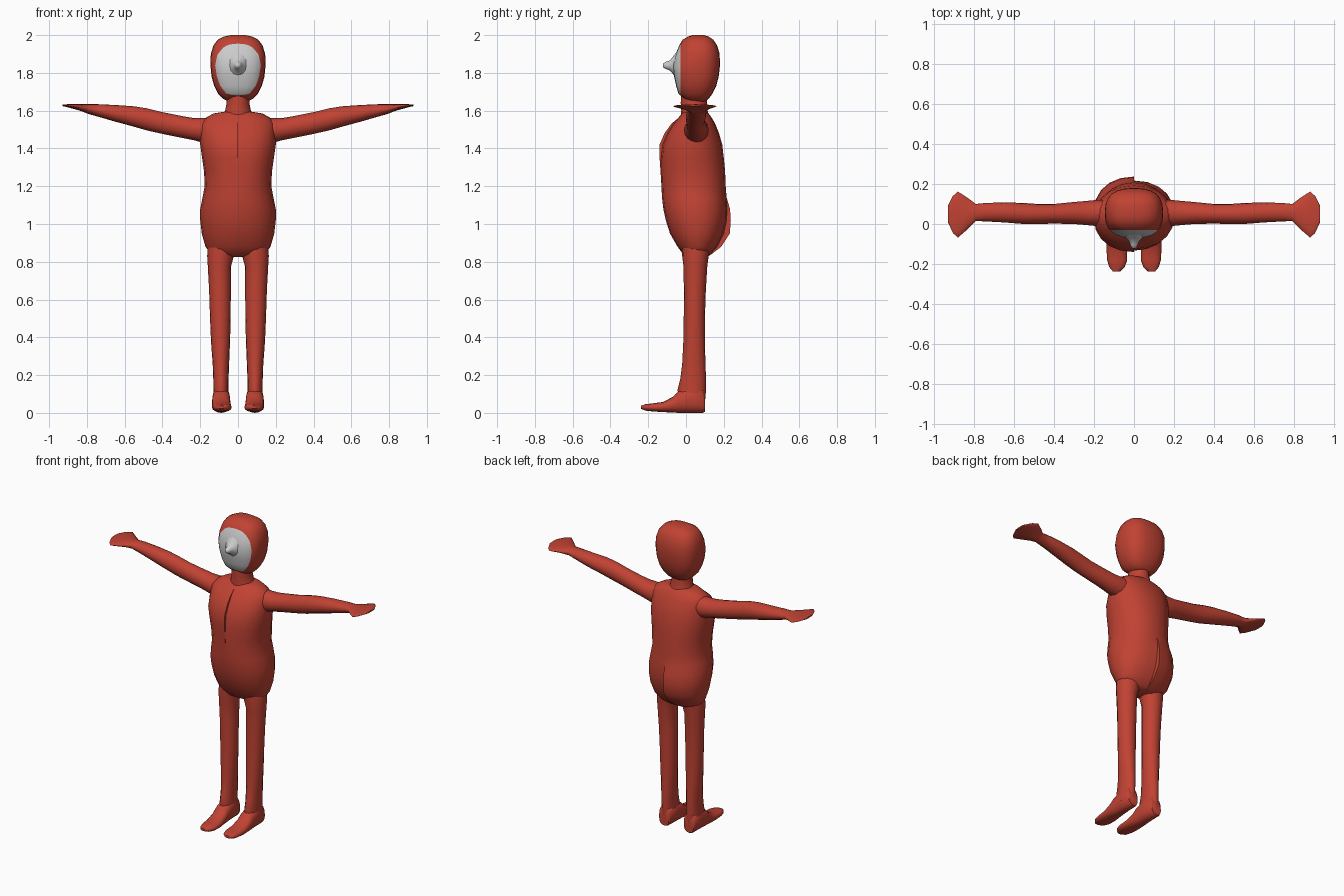
import bpy, bmesh, math
from mathutils import Vector


def material(name, rgb):
    m = bpy.data.materials.new(name)
    m.diffuse_color = (*rgb, 1)
    return m


RED = material("suit red", (0.53, 0.055, 0.033))
GREY = material("face grey", (0.6, 0.6, 0.6))


def unit(t, n):
    """Point on a unit superellipse with exponent n."""
    c, s = math.cos(t), math.sin(t)
    return (math.copysign(abs(c) ** (2 / n), c), math.copysign(abs(s) ** (2 / n), s))


def skin(name, rings, mats, angle=60, split_y=None):
    """Join rings of points into a closed smooth skin."""
    bm = bmesh.new()
    vs = [[bm.verts.new(p) for p in r] for r in rings]
    n = len(vs[0])
    for a, b in zip(vs, vs[1:]):
        for i in range(n):
            j = (i + 1) % n
            bm.faces.new((a[i], a[j], b[j], b[i]))
    bm.faces.new(vs[0])
    bm.faces.new(vs[-1])
    bmesh.ops.remove_doubles(bm, verts=bm.verts, dist=0.0005)
    bmesh.ops.recalc_face_normals(bm, faces=bm.faces)
    if split_y is not None:
        bmesh.ops.bisect_plane(bm, geom=bm.verts[:] + bm.edges[:] + bm.faces[:],
                               plane_co=(0, split_y, 0), plane_no=(0, 1, 0))
        for f in bm.faces:
            f.material_index = int(f.calc_center_median().y < split_y)
    me = bpy.data.meshes.new(name)
    bm.to_mesh(me)
    bm.free()
    for m in mats:
        me.materials.append(m)
    ob = bpy.data.objects.new(name, me)
    bpy.context.collection.objects.link(ob)
    bpy.ops.object.select_all(action='DESELECT')
    ob.select_set(True)
    bpy.context.view_layer.objects.active = ob
    bpy.ops.object.shade_smooth_by_angle(angle=math.radians(angle))
    return ob


def loft(axis, sections, sides=16, n=2.0):
    """Sections: position along axis, then low/high in the two other axes."""
    u, v = [k for k in range(3) if k != axis]
    rings = []
    for pos, u0, u1, v0, v1 in sections:
        ring = []
        for i in range(sides):
            a, b = unit(2 * math.pi * i / sides, n)
            p = Vector()
            p[axis] = pos
            p[u] = (u0 + u1) / 2 + a * (u1 - u0) / 2
            p[v] = (v0 + v1) / 2 + b * (v1 - v0) / 2
            ring.append(p)
        rings.append(ring)
    return rings


def pair(name, rings, angle=60):
    """Build a part on both sides of the body."""
    for side, s in (("left", 1), ("right", -1)):
        skin(side + "_" + name, [[(p.x * s, p.y, p.z) for p in r] for r in rings],
             [RED], angle)


# Torso: z, half width, front, back, extra front and extra back on the -x half
TORSO = [
    (0.825, 0.10, 0.02, 0.11, 0, 0), (0.84, 0.145, -0.015, 0.13, 0, 0.005),
    (0.88, 0.172, -0.045, 0.165, 0, 0.022), (0.95, 0.192, -0.085, 0.20, 0, 0.032),
    (1.02, 0.20, -0.107, 0.215, 0, 0.022), (1.08, 0.20, -0.12, 0.217, 0, 0.016),
    (1.14, 0.188, -0.127, 0.215, 0, 0), (1.20, 0.176, -0.13, 0.21, 0, 0),
    (1.28, 0.18, -0.133, 0.207, 0.002, 0), (1.35, 0.19, -0.132, 0.20, 0.008, 0),
    (1.42, 0.20, -0.124, 0.192, 0.016, 0), (1.48, 0.20, -0.098, 0.175, 0.016, 0),
    (1.53, 0.196, -0.068, 0.155, 0.01, 0), (1.56, 0.175, -0.042, 0.138, 0, 0),
    (1.585, 0.13, -0.022, 0.12, 0, 0), (1.595, 0.07, -0.01, 0.11, 0, 0)]
rings = []
for z, w, f, b, ef, eb in TORSO:
    ring = []
    for s, front, back in ((1, f, b), (-1, f - ef, b + eb)):
        half = []
        for i in range(11):
            c, d = unit(-math.pi / 2 + math.pi * i / 10, 2.15)
            x = 0 if i in (0, 10) else c * w * s
            half.append((x, (front + back) / 2 + d * (back - front) / 2, z))
        ring += half if s == 1 else half[::-1]
    rings.append(ring)
skin("torso", rings, [RED], 50)

# Neck
skin("neck", loft(2, [(1.55, -0.09, 0.09, -0.03, 0.125), (1.60, -0.068, 0.068, -0.025, 0.115),
                      (1.64, -0.06, 0.06, -0.028, 0.11), (1.72, -0.06, 0.06, -0.025, 0.11)]), [RED])

# Head: hood with the grey face cut in at the front
skin("head", loft(2, [
    (1.648, -0.05, 0.05, 0.015, 0.10), (1.663, -0.08, 0.08, -0.01, 0.12),
    (1.69, -0.105, 0.105, -0.04, 0.14), (1.73, -0.126, 0.126, -0.052, 0.16),
    (1.78, -0.14, 0.14, -0.063, 0.173), (1.84, -0.146, 0.146, -0.07, 0.18),
    (1.90, -0.144, 0.144, -0.055, 0.178), (1.945, -0.13, 0.13, -0.036, 0.165),
    (1.975, -0.108, 0.108, -0.018, 0.145), (1.992, -0.075, 0.075, 0.01, 0.12),
    (2.0, -0.04, 0.04, 0.035, 0.095)], sides=24, n=2.6), [RED, GREY], 60, -0.03)

# Nose
skin("nose", loft(1, [
    (-0.05, -0.055, 0.055, 1.775, 1.91), (-0.07, -0.042, 0.042, 1.795, 1.885),
    (-0.085, -0.025, 0.025, 1.812, 1.866), (-0.105, -0.019, 0.019, 1.82, 1.859),
    (-0.118, -0.013, 0.013, 1.827, 1.852), (-0.123, -0.005, 0.005, 1.835, 1.845)], 12), [GREY])

# Arms, ending in flat hands
pair("arm", loft(0, [
    (0.10, 0.0, 0.12, 1.43, 1.57), (0.19, -0.01, 0.12, 1.432, 1.56),
    (0.24, -0.005, 0.115, 1.445, 1.562), (0.30, 0.0, 0.11, 1.457, 1.572),
    (0.40, 0.002, 0.10, 1.477, 1.592), (0.48, 0.0, 0.10, 1.495, 1.612),
    (0.55, 0.0, 0.105, 1.515, 1.623), (0.65, 0.008, 0.108, 1.542, 1.63),
    (0.74, 0.013, 0.105, 1.568, 1.634), (0.79, 0.015, 0.10, 1.582, 1.634),
    (0.83, -0.025, 0.13, 1.598, 1.634), (0.88, -0.068, 0.162, 1.612, 1.634),
    (0.905, -0.045, 0.14, 1.619, 1.634), (0.93, 0.01, 0.09, 1.624, 1.633)]))

# Legs
pair("leg", loft(2, [
    (0.05, 0.046, 0.134, -0.03, 0.10), (0.12, 0.05, 0.13, -0.045, 0.106),
    (0.18, 0.05, 0.131, -0.03, 0.106), (0.26, 0.047, 0.134, -0.02, 0.103),
    (0.38, 0.042, 0.143, -0.014, 0.10), (0.50, 0.039, 0.148, -0.012, 0.10),
    (0.65, 0.038, 0.153, -0.011, 0.105), (0.78, 0.036, 0.16, -0.014, 0.113),
    (0.83, 0.022, 0.163, -0.02, 0.12), (0.90, 0.005, 0.16, -0.02, 0.13)]))

# Feet
pair("foot", loft(1, [
    (0.10, 0.055, 0.125, 0.006, 0.09), (0.09, 0.048, 0.132, 0.0, 0.13),
    (0.02, 0.042, 0.136, 0.0, 0.14), (-0.04, 0.04, 0.138, 0.0, 0.115),
    (-0.07, 0.039, 0.138, 0.002, 0.085), (-0.12, 0.034, 0.138, 0.004, 0.058),
    (-0.18, 0.034, 0.134, 0.008, 0.05), (-0.215, 0.046, 0.124, 0.012, 0.046),
    (-0.238, 0.07, 0.105, 0.022, 0.038)], n=2.3))
